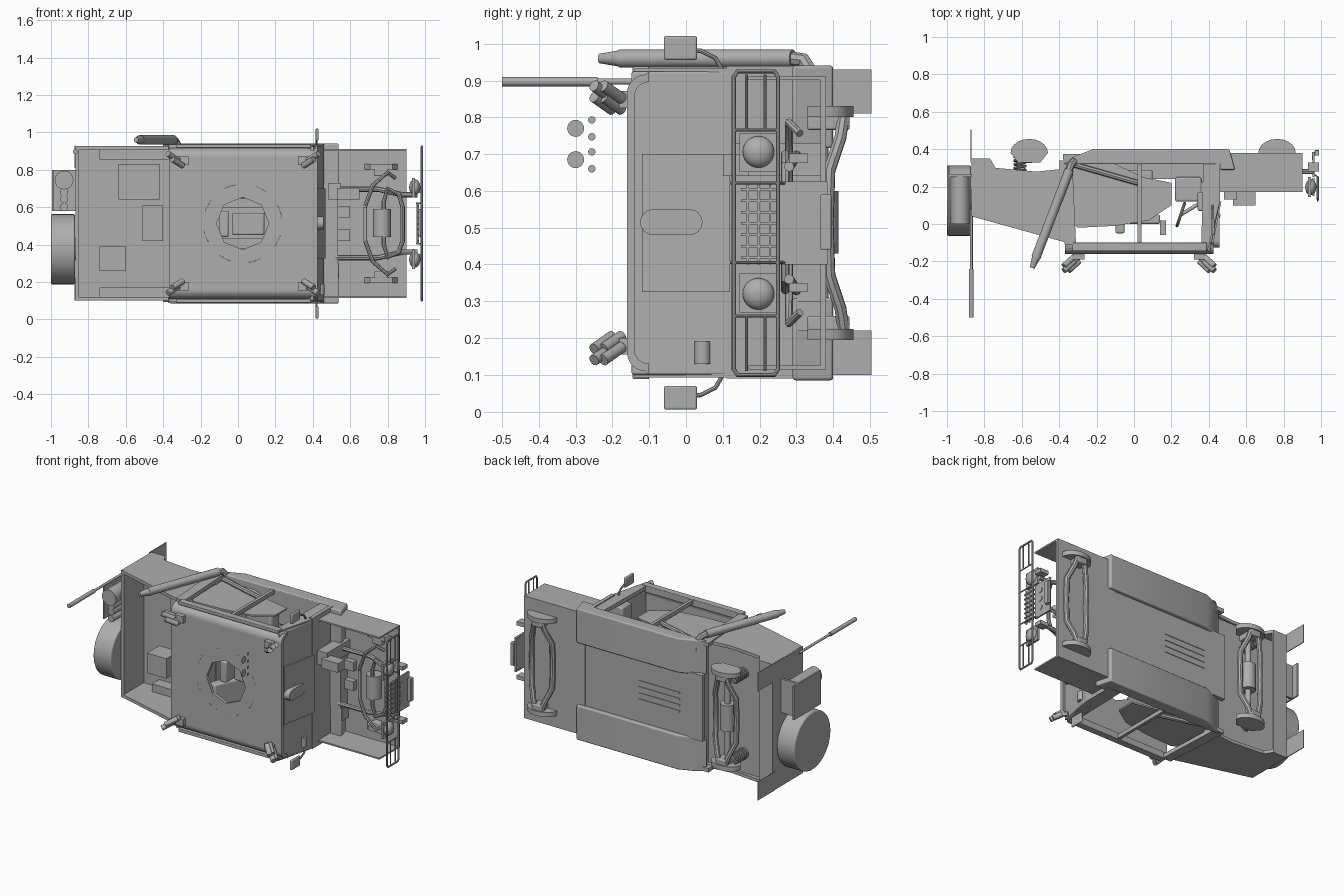
import bpy, bmesh, math
from mathutils import Vector

if "Cube" in bpy.data.objects:
    bpy.data.objects.remove(bpy.data.objects["Cube"])

MID = 0.513  # mirror plane height (vehicle lies on its side, roof towards -y)
grey = bpy.data.materials.new("plain_grey")
grey.diffuse_color = (0.42, 0.42, 0.42, 1)
grey.use_nodes = True
grey.node_tree.nodes["Principled BSDF"].inputs["Base Color"].default_value = grey.diffuse_color


def finish(name, bm, bevel=0.0, smooth=True):
    bmesh.ops.recalc_face_normals(bm, faces=bm.faces)
    me = bpy.data.meshes.new(name)
    bm.to_mesh(me)
    bm.free()
    me.materials.append(grey)
    ob = bpy.data.objects.new(name, me)
    bpy.context.collection.objects.link(ob)
    if bevel:
        m = ob.modifiers.new("bevel", 'BEVEL')
        m.width, m.segments = bevel, 3
    if smooth:
        bpy.ops.object.select_all(action='DESELECT')
        ob.select_set(True)
        bpy.context.view_layer.objects.active = ob
        bpy.ops.object.shade_smooth_by_angle(angle=math.radians(35))
    return ob


def prism(name, pts, a, b, axis='z', bevel=0.0, smooth=True):
    """Extrude a 2D outline: axis z takes (x, y) points, axis x takes (y, z)."""
    bm = bmesh.new()
    to3 = (lambda p, t: (p[0], p[1], t)) if axis == 'z' else (lambda p, t: (t, p[0], p[1]))
    lo = [bm.verts.new(to3(p, a)) for p in pts]
    hi = [bm.verts.new(to3(p, b)) for p in pts]
    bm.faces.new(lo)
    bm.faces.new(hi)
    for i in range(len(pts)):
        j = (i + 1) % len(pts)
        bm.faces.new((lo[i], lo[j], hi[j], hi[i]))
    return finish(name, bm, bevel, smooth)


def box(name, x0, x1, y0, y1, z0, z1, bevel=0.0):
    return prism(name, [(x0, y0), (x1, y0), (x1, y1), (x0, y1)], z0, z1, 'z', bevel)


def cyl(name, p, q, r, r2=None, n=24):
    p, q = Vector(p), Vector(q)
    d = q - p
    bm = bmesh.new()
    bmesh.ops.create_cone(bm, cap_ends=True, segments=n, radius1=r,
                          radius2=r if r2 is None else r2, depth=d.length)
    bm.transform(Vector((0, 0, 1)).rotation_difference(d).to_matrix().to_4x4())
    bmesh.ops.translate(bm, verts=bm.verts, vec=(p + q) / 2)
    return finish(name, bm)


def tube(name, pts, r, closed=False):
    cu = bpy.data.curves.new(name, 'CURVE')
    cu.dimensions, cu.bevel_depth, cu.bevel_resolution = '3D', r, 2
    cu.use_fill_caps = True
    sp = cu.splines.new('POLY')
    sp.points.add(len(pts) - 1)
    for s, p in zip(sp.points, pts):
        s.co = (*p, 1)
    sp.use_cyclic_u = closed
    tmp = bpy.data.objects.new(name, cu)
    bpy.context.collection.objects.link(tmp)
    bm = bmesh.new()
    bm.from_mesh(tmp.evaluated_get(bpy.context.evaluated_depsgraph_get()).to_mesh())
    bpy.data.objects.remove(tmp)
    return finish(name, bm)


def mirror(ob):
    dup = ob.copy()
    dup.data = ob.data.copy()
    dup.name = ob.name + "_far"
    bpy.context.collection.objects.link(dup)
    for v in dup.data.vertices:
        v.co.z = 2 * MID - v.co.z
    dup.data.flip_normals()
    return dup


# lower tub: two deep sills, recessed centre floor with ribs
mirror(prism("sill", [(-.38, .32), (.46, .32), (.46, .29), (.54, .29), (.51, .40),
                      (-.22, .40), (-.32, .36)], .085, .31, bevel=.008))
box("centre_floor", -.38, .52, .345, .375, .30, .73)
for i in range(4):
    box("floor_rib", -.22, .08, .372, .379, .45 + i * .04, .46 + i * .04)
box("tub_front_lip", .46, .535, .29, .375, .30, .73)

# front compartment: open tray with side walls and firewall
box("front_tray", .46, .90, .365, .38, .12, .91)
mirror(box("front_side_wall", .46, .90, .17, .38, .115, .125))
box("firewall", .435, .46, .11, .36, .09, .94)
prism("windshield", [(.385, -.14), (.405, -.15), (.46, .12), (.435, .12)], .10, .925, bevel=.006)
prism("centre_cowl", [(.405, -.12), (.42, -.12), (.467, .12), (.45, .12)], .325, .70)
slot = [(s * .05 - .04 + .035 * math.sin(a) * s, .515 + .035 * math.cos(a) * s)
        for s in (1, -1) for a in [math.pi * i / 8 for i in range(9)]]
prism("cowl_boss", slot, .42, .457, 'x')
cyl("wall_lamp", (.44, .045, .13), (.44, .045, .19), .022)

# roof shell with rounded shoulders and an eight-sided hatch opening
def shoulder(y0, zin, r):
    return [(y0 + r - r * math.sin(t), zin + r - r * math.cos(t))
            for t in [math.pi / 2 * i / 8 for i in range(9)]]


outer = [(-.10, .10)] + shoulder(-.16, .11, .05)
inner = [(-.10, .125)] + shoulder(-.14, .13, .04)
flip = lambda pts: [(y, 2 * MID - z) for y, z in pts]
arch = outer + flip(outer[::-1]) + flip(inner) + inner[::-1]
roof = prism("roof", arch, -.37, .425, 'x', smooth=False)
cutter = cyl("hatch_cutter", (.025, -.3, MID), (.025, -.05, MID), .14, n=8)
cutter.hide_render = cutter.hide_viewport = True
hole = roof.modifiers.new("hatch", 'BOOLEAN')
hole.operation, hole.object, hole.solver = 'DIFFERENCE', cutter, 'EXACT'
for i in range(8):  # broken ring around the hatch
    arc = [math.radians(45 * i + 8 + 4 * k) for k in range(6)]
    tube("hatch_ring", [(.025 + .21 * math.cos(a), -.159, MID + .21 * math.sin(a)) for a in arc], .002)

# door frames
for n, o in (("front_pillar", [(.36, -.11), (.395, -.14), (.46, .12), (.46, .33), (.37, .33)]),
             ("middle_pillar", [(.02, -.11), (.04, -.11), (.04, .33), (.02, .33)]),
             ("rear_pillar", [(-.37, -.11), (-.31, -.11), (-.33, .34), (-.40, .34)])):
    mirror(prism(n, o, .092, .118))
mirror(box("roof_rail", -.33, .39, -.145, -.10, .088, .11, .004))

# rear bed
side = [(-.865, .04), (-.36, -.10), (-.33, .30), (-.52, .28), (-.74, .30), (-.77, .35), (-.865, .35)]
mirror(prism("bed_side", side, .10, .12))
box("tailgate", -.87, -.85, .04, .35, .10, .925)
box("bed_floor", -.86, -.33, .245, .27, .11, .915)
box("rear_cross_panel", -.86, -.77, .335, .35, .11, .915)
prism("cab_rear_wall", [(-.36, .08), (-.345, .08), (-.33, .34), (-.35, .34)], .11, .915)
box("stowage_box", -.74, -.60, .12, .25, .26, .39)
box("flat_crate", -.64, -.42, .22, .25, .64, .83)
box("small_crate", -.51, -.40, .22, .25, .42, .61)
mirror(box("wheel_well", -.74, -.37, .17, .26, .115, .17))
box("mud_flap", -.873, -.868, .33, .505, .10, .22)
box("mud_flap", -.873, -.868, .33, .505, .81, .93)

# spare wheel and rear rack
spare = cyl("spare_tyre", (-1, .125, .375), (-.872, .125, .375), .188, n=40)
b = spare.modifiers.new("bevel", 'BEVEL')
b.width, b.segments = .008, 3
cyl("spare_hub", (-1.0, .125, .375), (-.86, .125, .375), .06)
box("rack_plate", -.995, -.985, .03, .31, .58, .80)
box("rack_shelf", -.99, -.87, .25, .265, .58, .80)
cyl("rack_can", (-.93, .0, .745), (-.93, .25, .745), .05)
for z in (.60, .645, .68):
    cyl("rack_bottle", (-.93, .02, z), (-.93, .25, z), .022)

# aerial and exhaust stack
cyl("aerial_sleeve", (-.87, -.5, .897), (-.87, -.24, .897), .013)
cyl("aerial_rod", (-.87, -.25, .897), (-.87, .08, .897), .008)
cyl("exhaust_stack", (-.525, -.18, .96), (-.345, .29, .96), .025)
cyl("exhaust_tip", (-.545, -.235, .96), (-.52, -.17, .96), .013, .024)
tube("exhaust_elbow", [(-.35, .28, .96), (-.335, .32, .955), (-.32, .335, .93), (-.32, .34, .87)], .02)

# four smoke launchers on the roof corners
for x, s in ((-.295, -1), (.35, 1)):
    mirror(box("launcher_base", x - .03, x + .03, -.19, -.15, .155, .20))
    for i in range(2):
        for k in range(2):
            p = (x + .025 * s * i, -.175 - .025 * k, .205 - .03 * i)
            q = (p[0] + .055 * s, p[1] - .05, p[2] - .035)
            mirror(cyl("launcher_tube", p, q, .016, n=12))

# mirrors on bent arms
mirror(box("wing_mirror", .415, .43, -.06, .03, .005, .07, .006))
mirror(tube("mirror_arm", [(.42, -.015, .04), (.42, .04, .045), (.42, .08, .065), (.42, .1, .10), (.43, .1, .12)], .006))

# floating gauge discs
for y, z, r in ((-.30, .77, .023), (-.30, .685, .023), (-.256, .793, .01),
                (-.256, .747, .01), (-.256, .706, .01), (-.256, .66, .01)):
    cyl("gauge_disc", (.25, y, z), (.252, y, z), r)

# front guard, lamps and bumper
loop = [(.983, .14, .10), (.983, .24, .10), (.983, .25, .115), (.983, .25, .91),
        (.983, .24, .925), (.983, .14, .925), (.983, .13, .91), (.983, .13, .115)]
tube("guard_frame", loop, .006, True)
for y in (.165, .215):
    mirror(tube("guard_bar", [(.983, y, .11), (.983, y, .26)], .004))
mirror(tube("guard_cross", [(.983, .13, .26), (.983, .25, .26)], .004))
mirror(tube("guard_stay", [(.983, .12, .405), (.983, .25, .405), (.96, .27, .405), (.955, .385, .405)], .004))
mirror(box("lamp_plate", .93, .945, .145, .25, .27, .375))
lamp = bmesh.new()
bmesh.ops.create_uvsphere(lamp, u_segments=24, v_segments=12, radius=.043)
bmesh.ops.scale(lamp, verts=lamp.verts, vec=(.7, 1, 1))
bmesh.ops.translate(lamp, verts=lamp.verts, vec=(.945, .197, .32))
mirror(finish("headlamp", lamp))
for i in range(7):
    box("grille_slat", .955, .965, .15, .245, .415 + i * .031, .422 + i * .031)
for y in (.165, .195, .225):
    box("grille_rail", .957, .967, y, y + .006, .40, .625)
box("bumper_plate", .955, .965, .25, .385, .40, .625)
for z in (.455, .513, .572):
    cyl("bumper_disc", (.96, .30, z), (.969, .30, z), .017)
box("tow_bar", .965, .99, .365, .395, .44, .59, .004)
mirror(box("tow_bracket", .93, .99, .28, .33, .325, .35))
mirror(tube("chassis_rail", [(.52, .30, .33), (.75, .30, .33), (.88, .28, .36), (.96, .28, .36)], .014))
cyl("front_differential", (.77, .30, .44), (.77, .30, .59), .048)
cyl("steering_link", (.68, .28, .42), (.68, .28, .60), .01)
mirror(tube("steering_arm", [(.68, .28, .42), (.72, .28, .31), (.80, .28, .24), (.84, .31, .27)], .011))
rad = [(.86, .27, .36), (.88, .27, .42), (.88, .27, .60), (.86, .27, .67), (.80, .27, .70),
       (.78, .27, .63), (.78, .27, .40), (.80, .27, .33)]
tube("radiator_hoop", rad, .012, True)
box("battery", .48, .55, .13, .365, .64, .73)
box("filter_box", .53, .65, .10, .17, .64, .70)
box("relay_box", .48, .54, .30, .365, .22, .30)
mirror(box("tray_block", .52, .60, .33, .37, .42, .48))

# axles: twin bowed arms joining a hub block at each end
for label, x, y in (("front", .765, .40), ("rear", -.56, .40)):
    for s in (-1, 1):
        mirror(tube(label + "_arm", [(x + .02 * s, y + .03, .21), (x + .04 * s, y + .02, .28),
                                     (x + .075 * s, y - .01, .37), (x + .075 * s, y - .015, MID)], .017))
    hub = [(x + .1 * math.cos(math.pi * i / 10), y - .02 + .075 * math.sin(math.pi * i / 10)) for i in range(11)]
    mirror(prism(label + "_hub", [(x - .06, .33), (x + .06, .33)] + hub, .195, .225))
    mirror(box(label + "_knuckle", x - .035, x + .035, y - .07, y + .045, .22, .26, .006))
cyl("rear_differential", (-.56, .37, .43), (-.56, .37, .60), .045)
cyl("rear_axle_shaft", (-.56, .37, .24), (-.56, .37, .79), .018)
coil = [(-.61 + .03 * math.cos(t * .7), .27 + t * .0022, .25 + .03 * math.sin(t * .7)) for t in range(55)]
mirror(tube("rear_spring", coil, .007))

# cabin interior: side panels, tunnel, seats, gunner stand and controls
mirror(prism("cab_side_panel", [(-.34, .33), (-.33, .0), (-.30, -.02), (-.10, -.01), (.08, .02), (.20, .10),
                                (.20, .22), (.05, .25), (-.12, .33)], .13, .14))
prism("centre_tunnel", [(-.34, .24), (.30, .24), (.43, .20), (.43, .36), (-.34, .36)], .43, .60)
mirror(box("seat_base", -.14, .10, .20, .29, .19, .38, .015))
mirror(prism("seat_back", [(-.14, .26), (-.22, .02), (-.17, .0), (-.07, .22)], .19, .38, bevel=.012))
box("gunner_seat", -.03, .14, .0, .05, .45, .57, .01)
box("gunner_back", -.10, -.05, -.05, .12, .44, .58, .01)
cyl("gunner_post", (.04, .04, MID), (.04, .25, MID), .03)
box("gun_mount", .14, .17, -.06, .02, .46, .58)
box("dashboard", .34, .44, .07, .17, .13, .90, .01)
box("console", .22, .36, .12, .25, .40, .63, .01)
ring = [(.25 + .02 * math.sin(a), .05 + .06 * math.sin(a), .72 + .065 * math.cos(a))
        for a in [math.tau * i / 20 for i in range(20)]]
tube("steering_wheel", ring, .008, True)
cyl("steering_column", (.25, .05, .72), (.40, .14, .72), .01)
mirror(tube("cab_brace", [(-.33, .32, .12), (.02, .22, .12)], .015))
